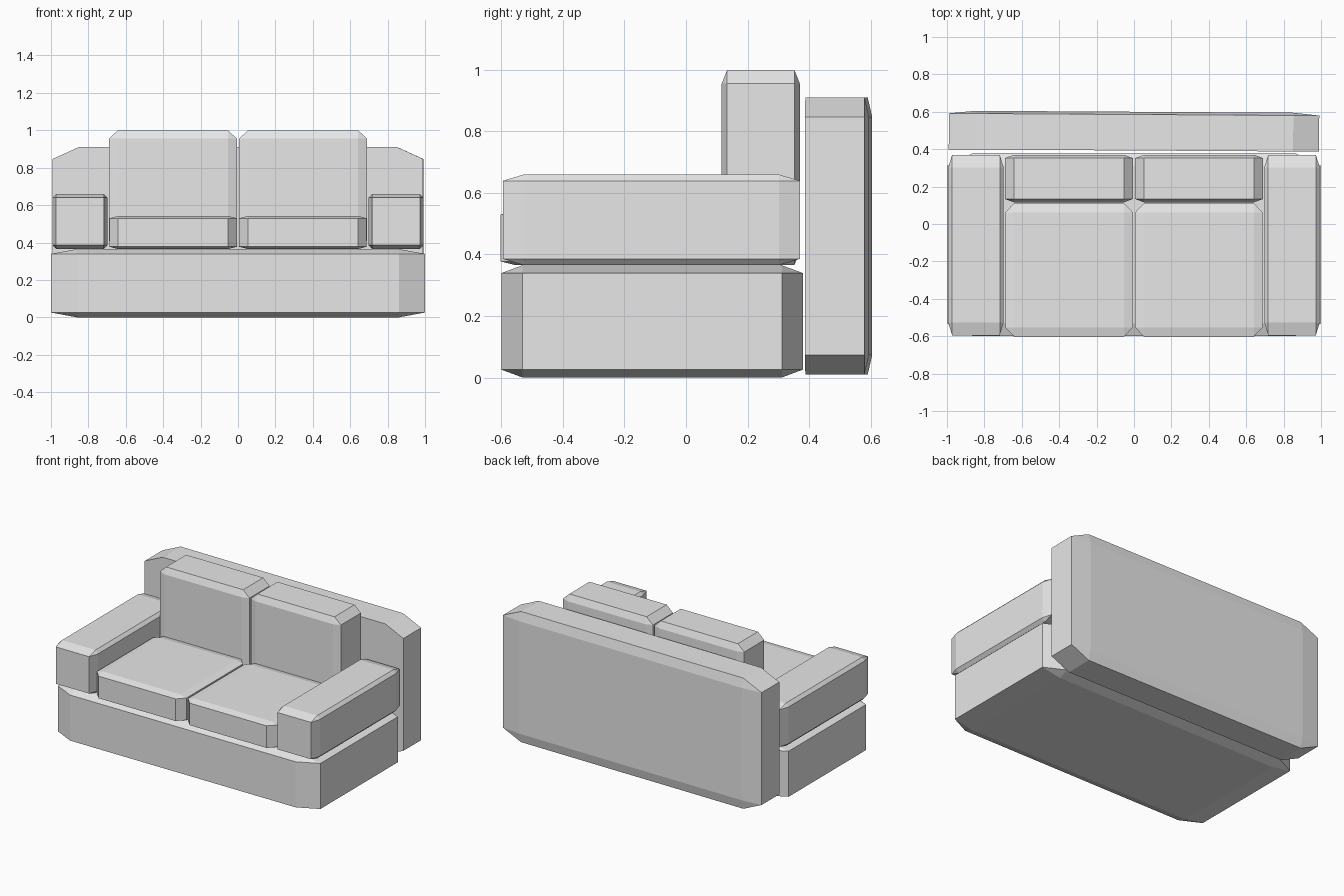
import bpy
import bmesh
import math
from mathutils import Vector

cube = bpy.data.objects.get("Cube")
if cube:
    bpy.data.objects.remove(cube, do_unlink=True)

# One plain grey upholstery colour
fabric = bpy.data.materials.new("grey_fabric")
fabric.use_nodes = True
GREY = (0.8, 0.8, 0.8, 1.0)
fabric.diffuse_color = GREY
fabric.node_tree.nodes["Principled BSDF"].inputs["Base Color"].default_value = GREY


def padded_block(name, low, high, sharp_front=False, turn=0.0):
    """Chamfer a unit cube, then stretch it so chamfers follow its proportions."""
    low, high = Vector(low), Vector(high)
    bm = bmesh.new()
    bmesh.ops.create_cube(bm, size=1.0)
    edges = [e for e in bm.edges
             if not (sharp_front and all(v.co.y < 0 for v in e.verts))]
    bmesh.ops.bevel(bm, geom=edges, offset=0.07, offset_type='OFFSET',
                    segments=1, profile=0.5, affect='EDGES')
    bmesh.ops.scale(bm, vec=high - low, verts=bm.verts)
    bmesh.ops.recalc_face_normals(bm, faces=bm.faces)
    mesh = bpy.data.meshes.new(name)
    bm.to_mesh(mesh)
    bm.free()
    mesh.materials.append(fabric)
    obj = bpy.data.objects.new(name, mesh)
    obj.location = (low + high) / 2
    obj.rotation_euler.z = math.radians(turn)
    bpy.context.collection.objects.link(obj)
    return obj


# Base and back panel
padded_block("base", (-1, -0.6, 0), (1, 0.38, 0.365))
padded_block("back_panel", (-0.99, 0.393, 0.01), (0.99, 0.6, 0.91),
             sharp_front=True, turn=-0.35)

# Paired arms, seat cushions and back cushions
for side, sign in (("left", 1), ("right", -1)):
    def pair(part, inner, outer, y0, y1, z0, z1):
        x0, x1 = sorted((sign * inner, sign * outer))
        padded_block(f"{side}_{part}", (x0, y0, z0), (x1, y1, z1))

    pair("arm", 0.697, 0.993, -0.595, 0.37, 0.365, 0.66)
    pair("seat_cushion", 0.006, 0.688, -0.603, 0.112, 0.365, 0.542)
    pair("back_cushion", 0.006, 0.69, 0.116, 0.37, 0.365, 1.0)
